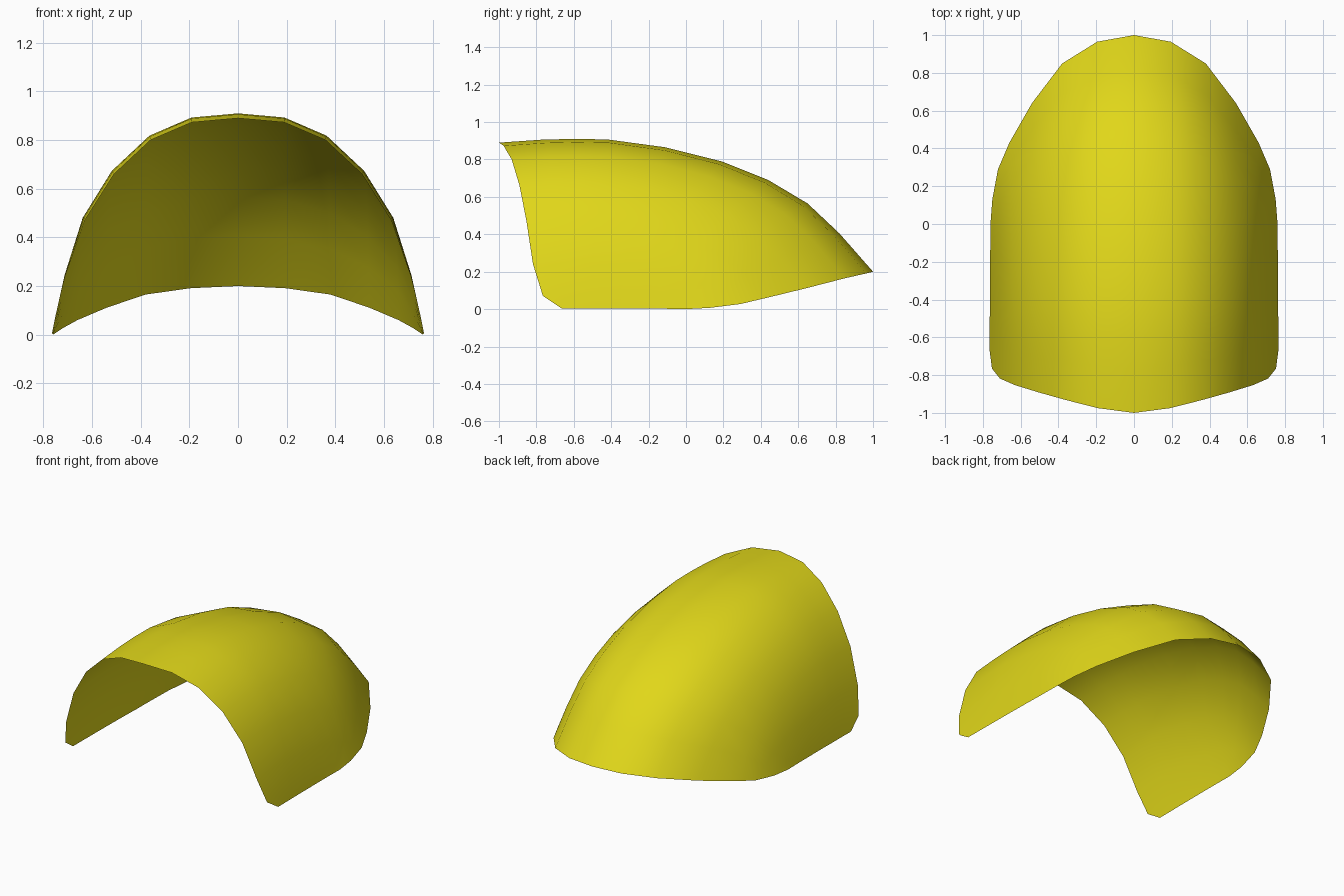
import bpy
import bmesh

if "Cube" in bpy.data.objects:
    bpy.data.objects.remove(bpy.data.objects["Cube"])

# Front opening rim, from crown to lower corner (half)
front_rim = [(0, -1.0, 0.89), (0.19, -0.975, 0.873), (0.36, -0.932, 0.80),
             (0.51, -0.89, 0.66), (0.63, -0.853, 0.47), (0.71, -0.818, 0.24),
             (0.752, -0.765, 0.07), (0.765, -0.665, 0.004)]
# Rear and lower rim, from tail tip to lower side (half)
rear_rim = [(0, 1.0, 0.20), (0.195, 0.965, 0.191), (0.38, 0.85, 0.165),
            (0.54, 0.64, 0.111), (0.66, 0.43, 0.06), (0.72, 0.29, 0.027),
            (0.75, 0.13, 0.007), (0.76, 0.0, 0.0)]
# Crown line seen from the side: (y, z)
crown = [(-1, 0.89), (-0.77, 0.906), (-0.6, 0.91), (-0.42, 0.907), (-0.11, 0.865),
         (0.19, 0.79), (0.44, 0.69), (0.65, 0.565), (0.82, 0.405), (1.0, 0.20)]

# Each strip runs from front rim to rear rim, following the scaled crown line
bm = bmesh.new()
strips = []
for f, b in zip(front_rim, rear_rim):
    strip = []
    for y, z in crown:
        t = (y + 1) / 2
        g = (z - 0.20) / 0.69
        strip.append(bm.verts.new((f[0] + (b[0] - f[0]) * t,
                                   f[1] + (b[1] - f[1]) * t,
                                   b[2] + (f[2] - b[2]) * g)))
    strips.append(strip)
for a, b in zip(strips, strips[1:]):
    for j in range(len(crown) - 1):
        bm.faces.new((a[j], b[j], b[j + 1], a[j + 1])).smooth = True

mesh = bpy.data.meshes.new("canopy_shell")
bm.to_mesh(mesh)
bm.free()
shell = bpy.data.objects.new("canopy_shell", mesh)
bpy.context.collection.objects.link(shell)

# Other half
mirror = shell.modifiers.new("mirror", 'MIRROR')
mirror.use_clip = True
mirror.merge_threshold = 0.001

# Yellow finish
mat = bpy.data.materials.new("yellow")
mat.diffuse_color = (0.75, 0.68, 0.01, 1)
mat.use_nodes = True
mat.node_tree.nodes["Principled BSDF"].inputs["Base Color"].default_value = mat.diffuse_color
mesh.materials.append(mat)
